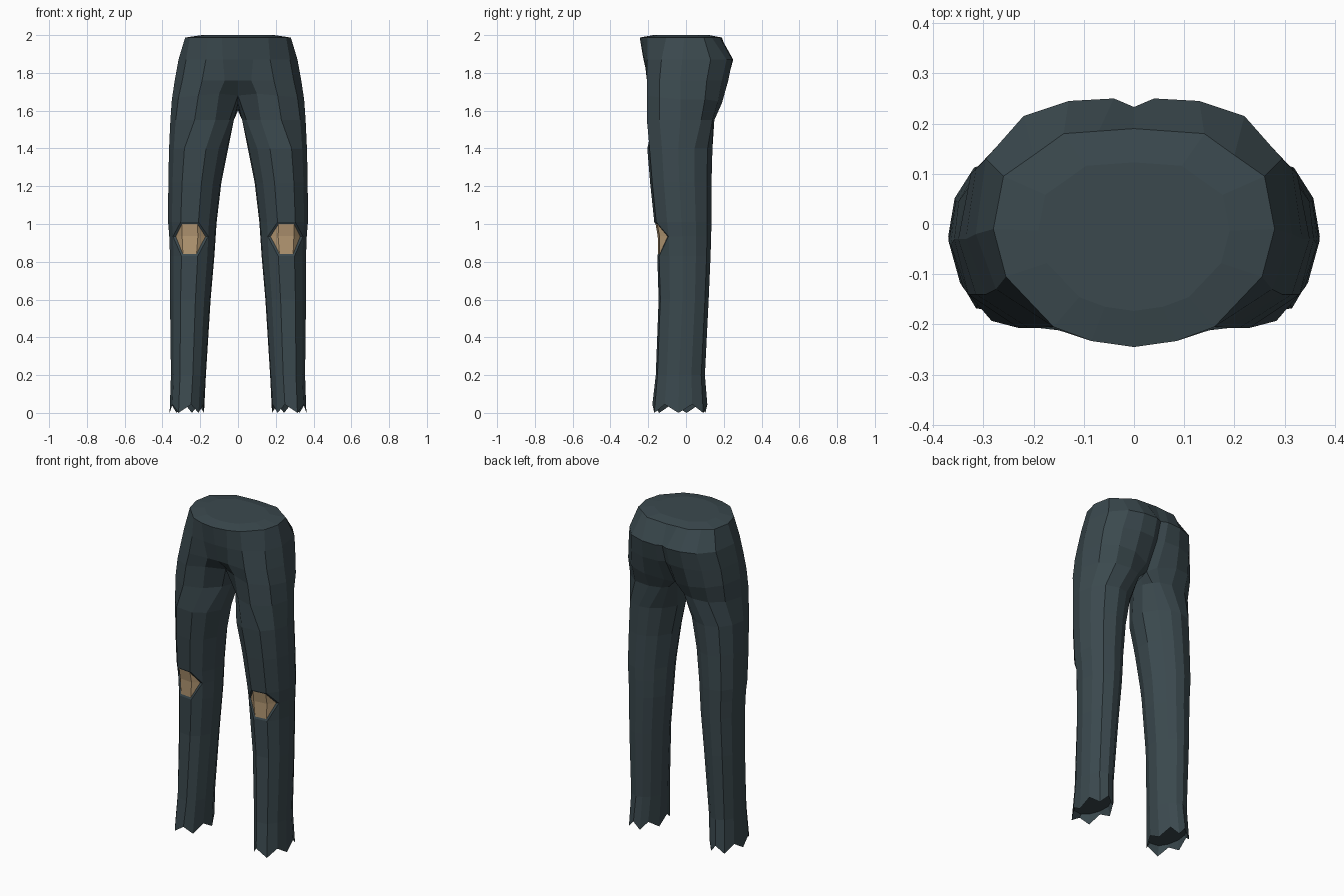
import bpy, bmesh

if "Cube" in bpy.data.objects:
    bpy.data.objects.remove(bpy.data.objects["Cube"])


def material(name, rgb):
    m = bpy.data.materials.new(name)
    m.diffuse_color = (*rgb, 1)
    m.use_nodes = True
    m.node_tree.nodes["Principled BSDF"].inputs["Base Color"].default_value = m.diffuse_color
    return m


# Rounded leg section: u from inner (-1) to outer (1), v from front (-1) to back (1)
SECTION = [(-.68, .7), (-.3, .93), (.1, 1), (.6, .85), (.9, .45), (1, -.05),
           (.84, -.55), (.48, -.93), (-.25, -1), (-.68, -.75), (-.96, -.3), (-1, .25)]

# Leg levels: z, inner x, outer x, front y, back y
LEG = [(0, .18, .362, -.178, .113), (.2, .17, .355, -.16, .10), (.6, .145, .36, -.145, .12),
       (.83, .125, .36, -.152, .13), (.935, .118, .364, -.158, .133),
       (1.01, .113, .37, -.168, .135), (1.22, .088, .369, -.19, .135),
       (1.4, .052, .365, -.205, .14)]

# Thigh top and crotch (closed sections), then hips (half sections from back to front)
THIGH = [(.05, .10), (.08, .13), (.15, .15), (.25, .14), (.325, .08), (.358, -.03),
         (.33, -.14), (.23, -.207), (.12, -.17), (.045, -.09), (.022, -.03), (.022, .05)]
CROTCH = [(0, .11), (.04, .155), (.15, .19), (.25, .17), (.325, .1), (.35, -.03),
          (.315, -.14), (.21, -.207), (.1, -.178), (0, -.12), (0, -.04), (0, .04)]
HIPS = [
    (1.76, [(0, .2), (.04, .22), (.14, .224), (.24, .19), (.315, .11), (.335, -.03),
            (.295, -.14), (.19, -.207), (.07, -.198), (0, -.195)]),
    (1.87, [(0, .233), (.04, .25), (.13, .245), (.22, .215), (.295, .13), (.315, -.02),
            (.275, -.13), (.17, -.205), (.08, -.22), (0, -.225)]),
    (1.987, [(0, .19), (.07, .185), (.14, .18), (.2, .137), (.26, .095), (.28, -.01),
             (.255, -.105), (.16, -.205), (.085, -.233), (0, -.245)]),
]
KNEE_LOW, KNEE_HIGH = 3, 4      # level spans crossed by the knee tear

bm = bmesh.new()


def ring(points, z):
    zs = z if isinstance(z, list) else [z] * len(points)
    return [bm.verts.new((x, y, h)) for (x, y), h in zip(points, zs)]


# Legs, with a jagged hem
rings = []
for z, xi, xo, yf, yb in LEG:
    pts = [((xi + xo) / 2 + u * (xo - xi) / 2, (yf + yb) / 2 + v * (yb - yf) / 2)
           for u, v in SECTION]
    rings.append(ring(pts, [0 if i % 2 else .045 for i in range(12)] if z == 0 else z))
rings.append(ring(THIGH, 1.55))
rings.append(ring(CROTCH, [1.6, 1.62, 1.64, 1.65, 1.66, 1.66, 1.67, 1.68, 1.69, 1.68, 1.64, 1.62]))
for z, pts in HIPS:
    rings.append(ring(pts, z))

# Loft the sections; collect the torn knee faces on the way
tear = []
for k, (lo, hi) in enumerate(zip(rings, rings[1:])):
    closed = len(hi) == 12
    for i in range(12 if closed else 9):
        j = (i + 1) % 12
        a, b, c, d = lo[i], lo[j], hi[j], hi[i]
        if k in (KNEE_LOW, KNEE_HIGH) and i in (6, 8):
            # Corner of the tear: half denim, half skin
            if (k == KNEE_HIGH) == (i == 6):
                f1, f2 = bm.faces.new((a, b, c)), bm.faces.new((a, c, d))
                skin = f1 if k == KNEE_HIGH else f2
                if k == KNEE_LOW:
                    skin = f1 if i == 6 else f2
            else:
                f1, f2 = bm.faces.new((a, b, d)), bm.faces.new((b, c, d))
                skin = f1 if k == KNEE_HIGH else f2
            tear.append(skin)
        else:
            f = bm.faces.new((a, b, c, d))
            if k in (KNEE_LOW, KNEE_HIGH) and i == 7:
                tear.append(f)

# Recessed leg opening
hem = rings[0]
inner = [bm.verts.new((.27 + (v.co.x - .27) * .9, -.03 + (v.co.y + .03) * .9, .06)) for v in hem]
for i in range(12):
    j = (i + 1) % 12
    bm.faces.new((hem[j], hem[i], inner[i], inner[j]))
bm.faces.new(inner[::-1])

# Slightly domed waist
top = rings[-1]
dome = [bm.verts.new((v.co.x * .68, (v.co.y + .02) * .68 - .02, 2)) for v in top]
for i in range(9):
    bm.faces.new((top[i], top[i + 1], dome[i + 1], dome[i]))
bm.faces.new(dome)

bmesh.ops.recalc_face_normals(bm, faces=bm.faces)

# Knee tears: denim rim with sunken skin
for f in tear:
    f.material_index = 1
bm.normal_update()
rim = bmesh.ops.inset_region(bm, faces=tear, thickness=.01, depth=-.008, use_even_offset=True)
for f in rim["faces"]:
    f.material_index = 0

mesh = bpy.data.meshes.new("trousers")
bm.to_mesh(mesh)
bm.free()
mesh.materials.append(material("dark_denim", (.043, .066, .076)))
mesh.materials.append(material("skin", (.48, .33, .18)))
trousers = bpy.data.objects.new("trousers", mesh)
bpy.context.collection.objects.link(trousers)

# Other half
mirror = trousers.modifiers.new("mirror", 'MIRROR')
mirror.use_axis[0] = True
mirror.use_clip = True
mirror.merge_threshold = .001
